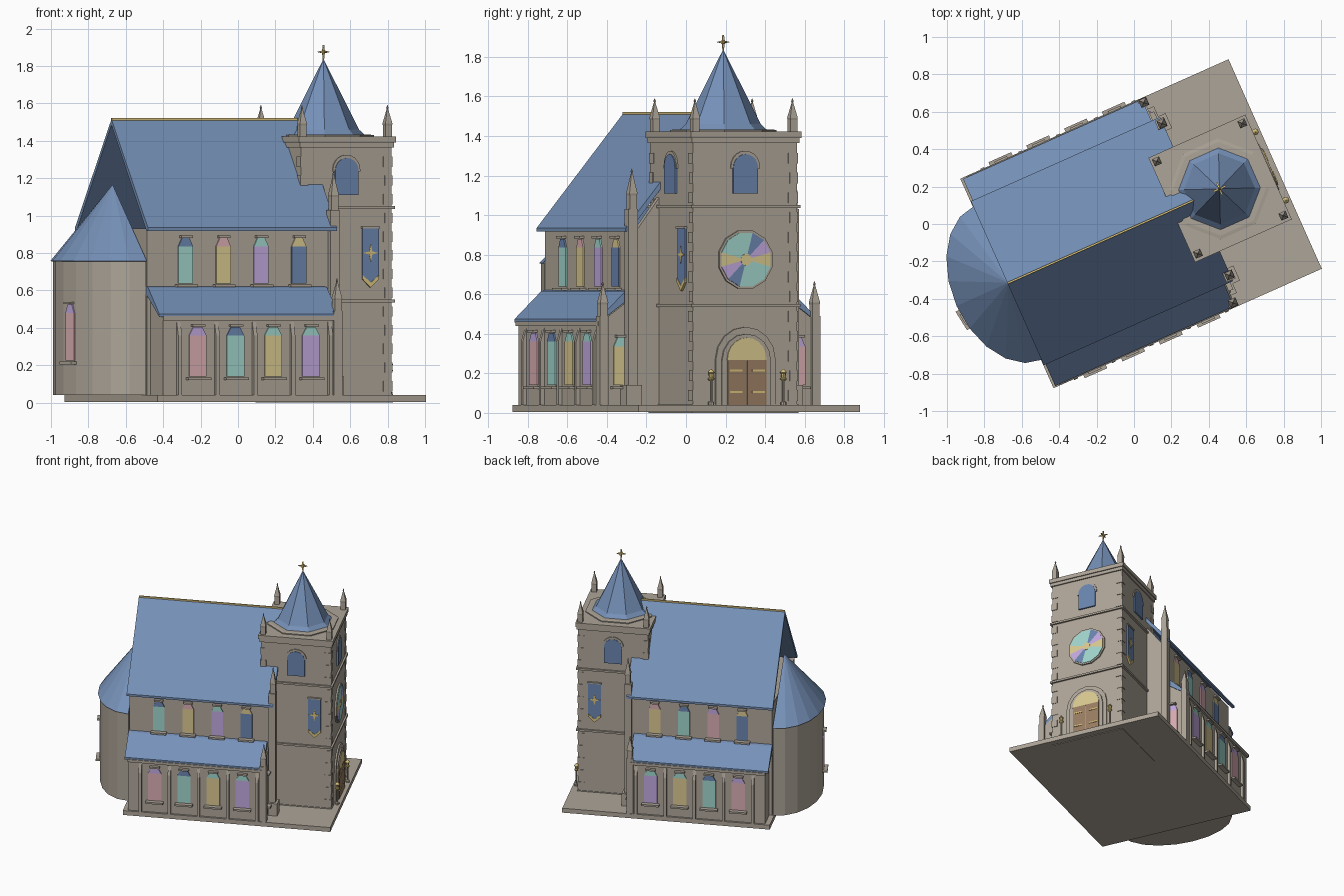
import bpy, bmesh
from math import cos, sin, pi, radians
from mathutils import Matrix, Vector

if "Cube" in bpy.data.objects:
    bpy.data.objects.remove(bpy.data.objects["Cube"])

# Plan is drawn along the nave axis, then turned on the ground
TURN = Matrix.Rotation(radians(24), 4, 'Z') @ Matrix.Translation((0, -0.014, 0))


def material(name, *rgb):
    col = [((c / 255 + 0.055) / 1.055) ** 2.4 for c in rgb] + [1]
    m = bpy.data.materials.new(name)
    m.use_nodes = True
    m.diffuse_color = col
    m.node_tree.nodes["Principled BSDF"].inputs["Base Color"].default_value = col
    return m


STONE = material("stone", 174, 165, 152)
ROOF = material("roof_slate", 118, 145, 184)
BLUE = material("blue_glass", 106, 133, 175)
TEAL = material("teal_glass", 160, 212, 204)
PINK = material("pink_glass", 217, 173, 177)
GOLD = material("gold_glass", 217, 200, 144)
PURPLE = material("purple_glass", 192, 168, 222)
WOOD = material("door_wood", 153, 126, 98)
TRIM = material("gilt_trim", 219, 195, 125)


def loft(name, rings, mat):
    """Skin a stack of equal rings and cap both ends."""
    bm = bmesh.new()
    rows = [[bm.verts.new(p) for p in r] for r in rings]
    n = len(rows[0])
    for a, b in zip(rows, rows[1:]):
        for i in range(n):
            j = (i + 1) % n
            bm.faces.new((a[i], a[j], b[j], b[i]))
    bm.faces.new(rows[0])
    bm.faces.new(rows[-1])
    bmesh.ops.recalc_face_normals(bm, faces=bm.faces)
    bm.transform(TURN)
    me = bpy.data.meshes.new(name)
    bm.to_mesh(me)
    bm.free()
    me.materials.append(mat)
    ob = bpy.data.objects.new(name, me)
    bpy.context.collection.objects.link(ob)
    return ob


def box(name, u, v, z, mat=STONE):
    return loft(name, [[(u[0], v[0], h), (u[1], v[0], h), (u[1], v[1], h), (u[0], v[1], h)] for h in z], mat)


def lathe(name, u, v, profile, n, mat):
    return loft(name, [[(u + r * cos((i + .5) * 2 * pi / n), v + r * sin((i + .5) * 2 * pi / n), z)
                        for i in range(n)] for r, z in profile], mat)


# Wall frames: (direction along wall, outward direction)
LEFT, RIGHT = ((1, 0, 0), (0, 1, 0)), ((1, 0, 0), (0, -1, 0))
FRONT, APSE = ((0, 1, 0), (1, 0, 0)), ((-.14, .99, 0), (-.99, -.14, 0))
SIDES = (("left", LEFT, 1), ("right", RIGHT, -1))


def panel(name, frame, pts, d, mat=STONE):
    """Extrude an outline (along, height) between two outward distances."""
    along, out = Vector(frame[0]), Vector(frame[1])
    return loft(name, [[along * s + out * k + Vector((0, 0, z)) for s, z in pts] for k in d], mat)


def rect(s, w, z0, z1):
    return [(s - w, z0), (s + w, z0), (s + w, z1), (s - w, z1)]


def arch(s, w, z0, spring, n=10):
    return [(s - w, z0), (s + w, z0)] + [(s + w * cos(i * pi / n), spring + w * sin(i * pi / n)) for i in range(n + 1)]


def star(s, z, r, points=4):
    return [(s + (r if i % 2 == 0 else r * .27) * cos(i * pi / points),
             z + (r if i % 2 == 0 else r * .27) * sin(i * pi / points)) for i in range(2 * points)]


def lancet(name, frame, s, wall, w, z0, z1, body, head):
    """Stained window with chamfered head, hood and sill."""
    sp, hw = z1 - .045, w * .5
    panel(name + "_glass", frame, rect(s, w, z0, sp), (wall - .01, wall + .008), body)
    panel(name + "_head", frame, [(s - w, sp), (s + w, sp), (s + hw, z1), (s - hw, z1)], (wall - .01, wall + .008), head)
    panel(name + "_hood", frame, rect(s, hw + .012, z1 + .001, z1 + .014), (wall - .01, wall + .025))
    panel(name + "_sill", frame, rect(s, w + .016, z0 - .02, z0 - .006), (wall - .01, wall + .035))


def pinnacle(name, u, v, z0, z1, r):
    mid = z0 + (z1 - z0) * .42
    lathe(name, u, v, [(r * .9, z0), (r * .9, mid - .01), (r, mid), (.004, z1 - .02),
                       (.007, z1 - .014), (.001, z1)], 4, STONE)


# Ground slab, nave and its gable behind the tower
box("base_slab", (-.75, .82), (-.613, .613), (.004, .04))
box("nave", (-.735, .345), (-.438, .438), (.04, .93))
panel("front_gable", FRONT, [(-.43, .9), (.43, .9), (0, 1.47)], (.31, .345))
for side, frame, k in SIDES:
    panel(side + "_nave_roof", FRONT, [(0, 1.515), (k * .48, .935), (k * .48, .918), (k * .46, .918), (0, 1.485)],
          (-.747, .36), ROOF)
box("ridge_cap", (-.747, .34), (-.005, .005), (1.505, 1.521), TRIM)

# Side aisles with windows, buttresses and corner pinnacles
AISLE = ((PINK, PURPLE), (TEAL, BLUE), (GOLD, TEAL), (PURPLE, TEAL))
UPPER = {"right": ((TEAL, BLUE), (GOLD, PINK), (PURPLE, TEAL), (BLUE, GOLD)),
         "left": ((BLUE, GOLD), (PINK, PURPLE), (TEAL, BLUE), (GOLD, PINK))}
for side, frame, k in SIDES:
    panel(side + "_aisle", FRONT, [(k * .4, .04), (k * .597, .04), (k * .597, .46), (k * .4, .6)], (-.712, .318))
    panel(side + "_aisle_roof", FRONT, [(k * .42, .625), (k * .46, .615), (k * .606, .475), (k * .606, .458),
                                        (k * .42, .59)], (-.737, .31), ROOF)
    panel(side + "_aisle_cornice", frame, rect(-.2, .515, .44, .462), (.57, .612))
    for i in range(4):
        s = -.51 + i * .221
        lancet(f"{side}_aisle_window_{i + 1}", frame, s, .597, .05, .14, .405, *AISLE[i])
        lancet(f"{side}_clerestory_window_{i + 1}", frame, s, .438, .043, .638, .88, *UPPER[side][i])
    for i in range(5):
        s = -.62 + i * .221
        panel(f"{side}_buttress_{i + 1}", FRONT, [(k * .57, .04), (k * .618, .04), (k * .618, .36),
                                                (k * .598, .43), (k * .57, .43)], (s - .011, s + .011))
    v = sorted((k * .42, k * .472))
    box(side + "_nave_buttress", (.325, .378), v, (.04, 1.03))
    box(side + "_buttress_foot", (.325, .395), (v[0] - .02, v[1] + .015), (.04, .14))
    pinnacle(side + "_nave_pinnacle", .355, k * .444, 1.02, 1.235, .031)
    v = sorted((k * .565, k * .61))
    box(side + "_aisle_corner", (.285, .335), v, (.04, .49))
    pinnacle(side + "_aisle_pinnacle", .312, k * .586, .48, .665, .031)
    lancet(side + "_aisle_front_window", FRONT, k * .488, .318, .042, .14, .38,
           PINK if k > 0 else GOLD, PURPLE if k > 0 else TEAL)


# Rounded apse with half-cone roof
def half_oval(a, b, z, n=10):
    return [(-.74 - a * sin(i * pi / n), b * cos(i * pi / n), z) for i in range(n + 1)]


loft("apse", [half_oval(.288, .44, .04), half_oval(.288, .44, .762)], STONE)
loft("apse_roof", [half_oval(.27, .41, .75), half_oval(.305, .45, .757), half_oval(.001, .001, 1.165)], ROOF)
lancet("apse_window", APSE, .064, 1.021, .042, .225, .525, PINK, PURPLE)

# Bell tower body with bands
TU, A, B = .498, .265, .288


def band(name, grow, z0, z1):
    box(name, (TU - A - grow, TU + A + grow), (-B - grow, B + grow), (z0, z1))


band("tower", 0, .005, 1.4)
band("tower_plinth", .006, 0, .045)
for i, z in enumerate((.535, 1.035)):
    band(f"tower_string_{i + 1}", .014, z, z + .015)
band("tower_cornice_lower", .01, 1.365, 1.39)
band("tower_cornice", .018, 1.39, 1.422)
for cu in (-1, 1):
    for cv in (-1, 1):
        pinnacle(f"tower_pinnacle_{cu}_{cv}", TU + cu * .25, cv * .27, 1.42, 1.59, .029)
        # Alternating corner stones
        for i in range(13):
            z = .06 + i * .1
            w = .022 if i % 2 else .026
            cx, cy = TU + cu * (A - w + .004), cv * (B - w + .004)
            box(f"quoin_{cu}_{cv}_{i}", (cx - w, cx + w), (cy - w, cy + w), (z, z + .055))

# Spire and star finial
lathe("spire_platform", TU - .004, 0, [(.27, 1.41), (.27, 1.43), (.25, 1.433)], 8, STONE)
lathe("spire", TU - .004, 0, [(.222, 1.43), (.19, 1.46), (.155, 1.53), (.003, 1.832)], 8, ROOF)
lathe("finial_rod", TU - .004, 0, [(.004, 1.82), (.004, 1.86)], 6, TRIM)
panel("finial_star_front", FRONT, star(0, 1.875, .036), (TU - .009, TU + .001), TRIM)
panel("finial_star_side", LEFT, star(TU - .004, 1.875, .036), (-.005, .005), TRIM)


# Belfry openings and side banners
def belfry(name, frame, s, wall):
    panel(name + "_hood", frame, arch(s, .08, 1.235, 1.245), (wall - .01, wall + .008))
    panel(name + "_opening", frame, arch(s, .068, 1.11, 1.24), (wall - .01, wall + .012), BLUE)


belfry("front_belfry", FRONT, 0, TU + A)
for side, frame, k in SIDES:
    belfry(side + "_belfry", frame, TU, B)
    s = .638
    panel(side + "_banner", frame, [(s, .62), (s + .048, .665), (s + .048, .935), (s - .048, .935), (s - .048, .665)],
          (B - .01, B + .009), BLUE)
    panel(side + "_banner_hem", frame, [(s, .615), (s + .048, .66), (s + .048, .682), (s, .642), (s - .048, .682),
                                        (s - .048, .66)], (B - .01, B + .012), TRIM)
    panel(side + "_banner_star", frame, star(s, .8, .045), (B - .01, B + .012), TRIM)
    panel(side + "_banner_rail", frame, rect(s, .052, .932, .942), (B - .01, B + .016), STONE)

# Rose window
F = TU + A


def spoke(a, r, z=.775):
    return (r * cos(radians(a)), z + r * sin(radians(a)))


panel("rose_frame", FRONT, [spoke(15 + 30 * i, .152) for i in range(12)], (F - .01, F + .012))
PETALS = (GOLD, PURPLE, BLUE, TEAL, TEAL, TEAL)
for i in range(12):
    a = 30 * i
    panel(f"rose_petal_{i + 1}", FRONT, [spoke(0, 0), spoke(a - 15, .14), spoke(a + 15, .14)],
          (F, F + .016), PETALS[i % 6])
panel("rose_hub", FRONT, [spoke(30 * i, .03) for i in range(12)], (F, F + .018), GOLD)

# Portal with double door, hinges and lamps
panel("portal_outer", FRONT, arch(0, .165, .04, .27, 8), (F - .01, F + .012))
panel("portal_inner", FRONT, arch(0, .135, .04, .265, 8), (F - .01, F + .022))
panel("tympanum", FRONT, arch(0, .108, .265, .272, 10), (F, F + .027), GOLD)
for k in (-1, 1):
    panel(f"door_leaf_{k}", FRONT, rect(k * .054, .052, .04, .268), (F, F + .028), WOOD)
    for z in (.1, .21):
        panel(f"door_hinge_{k}_{z}", FRONT, rect(k * .062, .034, z, z + .01), (F + .02, F + .032), TRIM)
    lathe(f"lamp_post_{k}", F + .03, k * .2, [(.015, .04), (.015, .055), (.006, .06), (.006, .165)], 8, STONE)
    lathe(f"lamp_{k}", F + .03, k * .2, [(.008, .16), (.016, .168), (.016, .175), (.011, .18), (.013, .2),
                                        (.018, .204), (.002, .222)], 8, TRIM)
